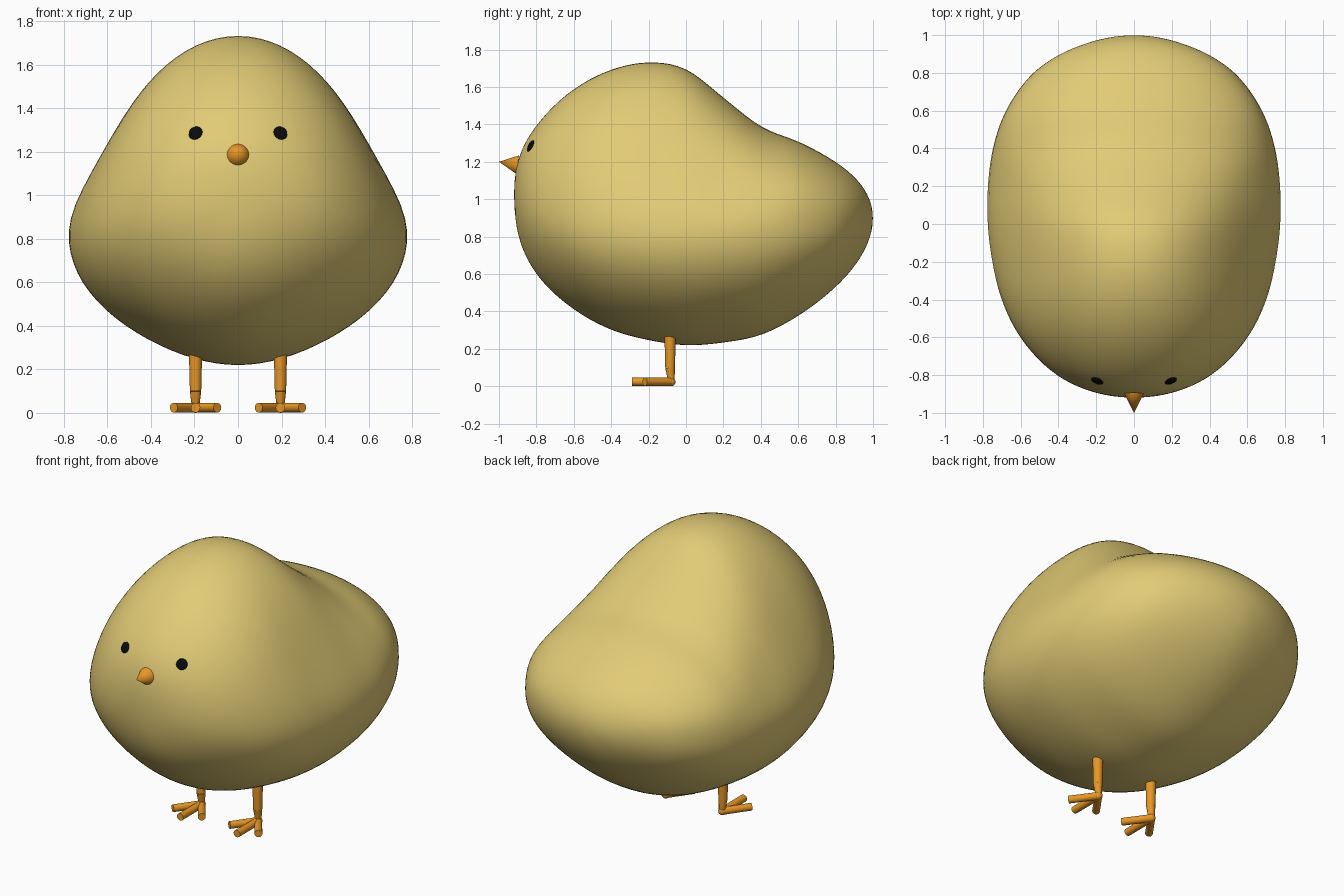
import bpy, bmesh
from math import sin, cos, pi, acos
from mathutils import Vector
from mathutils.bvhtree import BVHTree

if "Cube" in bpy.data.objects:
    bpy.data.objects.remove(bpy.data.objects["Cube"])


def material(name, rgb):
    m = bpy.data.materials.new(name)
    m.diffuse_color = (*rgb, 1)
    m.use_nodes = True
    m.node_tree.nodes["Principled BSDF"].inputs["Base Color"].default_value = m.diffuse_color
    return m


YELLOW = material("down_yellow", (0.76, 0.60, 0.18))
ORANGE = material("orange", (0.80, 0.31, 0.02))
BLACK = material("black", (0.003, 0.003, 0.003))


def finish(bm, name, mat, angle=pi):
    bmesh.ops.recalc_face_normals(bm, faces=bm.faces)
    me = bpy.data.meshes.new(name)
    bm.to_mesh(me)
    bm.free()
    me.materials.append(mat)
    ob = bpy.data.objects.new(name, me)
    bpy.context.collection.objects.link(ob)
    bpy.ops.object.select_all(action='DESELECT')
    ob.select_set(True)
    bpy.context.view_layer.objects.active = ob
    bpy.ops.object.shade_smooth_by_angle(angle=angle)
    return ob


def cone(bm, a, b, r1, r2, sides=20):
    a, b = Vector(a), Vector(b)
    d = b - a
    new = bmesh.ops.create_cone(bm, cap_ends=True, segments=sides,
                                radius1=r1, radius2=r2, depth=d.length)["verts"]
    rot = d.to_track_quat('Z', 'Y')
    for v in new:
        v.co = rot @ v.co + (a + b) / 2


# Body: cross-sections along y (y, top, bottom, half width, widest z, upper taper)
S = [(-.92, 1.03, 1.03, 0, 1.03, 0), (-.9, 1.2, .82, .18, 1.0, 0),
     (-.8, 1.395, .6, .41, .95, .02), (-.6, 1.59, .41, .605, .88, .07),
     (-.4, 1.695, .3, .705, .85, .14), (-.2, 1.735, .245, .755, .83, .2),
     (0, 1.70, .217, .78, .83, .22), (.2, 1.545, .232, .778, .83, .15),
     (.4, 1.39, .272, .75, .84, .03), (.6, 1.31, .375, .68, .85, -.05),
     (.8, 1.2, .53, .535, .87, -.05), (.9, 1.12, .64, .39, .9, -.03),
     (.97, 1.025, .76, .21, .9, 0), (1.0, .9, .9, 0, .9, 0)]
U = [acos(max(-1, min(1, (.04 - s[0]) / .96))) for s in S]


def slope(i, c):
    j, k = max(i - 1, 0), min(i + 1, len(S) - 1)
    return (S[k][c] - S[j][c]) / (U[k] - U[j])


def section(u):
    i = max(j for j in range(len(S) - 1) if U[j] <= u)
    h = U[i + 1] - U[i]
    t = (u - U[i]) / h
    return [(1 + 2*t) * (1-t)**2 * S[i][c] + t * (1-t)**2 * h * slope(i, c)
            + t*t * (3 - 2*t) * S[i+1][c] + t*t * (t-1) * h * slope(i+1, c)
            for c in range(1, 6)]


RINGS, SEG = 72, 80
bm = bmesh.new()
front = bm.verts.new((0, -.92, 1.03))
rings = []
for i in range(1, RINGS):
    u = pi * i / RINGS
    top, bot, hw, mid, k = section(u)
    ring = []
    for j in range(SEG):
        a = 2 * pi * j / SEG
        s = sin(a)
        t = abs(s)
        taper = 1 - (k * t * t / (t * t + .15) if s > 0 else .2 * t ** 3)
        z = mid + s * ((top - mid) if s > 0 else (mid - bot))
        ring.append(bm.verts.new((hw * cos(a) * taper, .04 - .96 * cos(u), z)))
    rings.append(ring)
back = bm.verts.new((0, 1.0, .9))
for j in range(SEG):
    n = (j + 1) % SEG
    bm.faces.new((front, rings[0][j], rings[0][n]))
    bm.faces.new((back, rings[-1][n], rings[-1][j]))
    for p, q in zip(rings, rings[1:]):
        bm.faces.new((p[j], q[j], q[n], p[n]))
# Relax the section-to-section ripples a little
for _ in range(4):
    bmesh.ops.smooth_vert(bm, verts=bm.verts, factor=.5, use_axis_x=True,
                          use_axis_y=True, use_axis_z=True)
bmesh.ops.recalc_face_normals(bm, faces=bm.faces)
tree = BVHTree.FromBMesh(bm)
finish(bm, "body", YELLOW)

# Beak
bm = bmesh.new()
cone(bm, (0, -.9, 1.185), (0, -1.0, 1.2), .05, 0, 32)
finish(bm, "beak", ORANGE, .7)

for side, label in ((-1, "left"), (1, "right")):
    # Eye: flattened ball lying on the body surface
    p, nrm, _, _ = tree.ray_cast(Vector((side * .195, -2, 1.285)), Vector((0, 1, 0)))
    bm = bmesh.new()
    bmesh.ops.create_uvsphere(bm, u_segments=24, v_segments=12, radius=.033)
    rot = nrm.to_track_quat('Z', 'Y')
    for v in bm.verts:
        v.co.z *= .3
        v.co = rot @ v.co + p
    finish(bm, label + "_eye", BLACK)

    # Leg: straight shank tapering into the foot
    x = side * .195
    bm = bmesh.new()
    cone(bm, (x, -.085, .1), (x, -.085, .265), .026, .03)
    cone(bm, (x, -.078, .025), (x, -.085, .1), .017, .026)
    finish(bm, label + "_leg", ORANGE, .7)

    # Foot: three toes spread from a round heel
    bm = bmesh.new()
    for dx, y in ((-.1, -.22), (0, -.29), (.1, -.22)):
        cone(bm, (x, -.08, .024), (x + dx, y, .024), .022, .022)
    heel = bmesh.ops.create_uvsphere(bm, u_segments=20, v_segments=10, radius=.024)
    bmesh.ops.translate(bm, verts=heel["verts"], vec=(x, -.08, .024))
    finish(bm, label + "_foot", ORANGE, .7)
